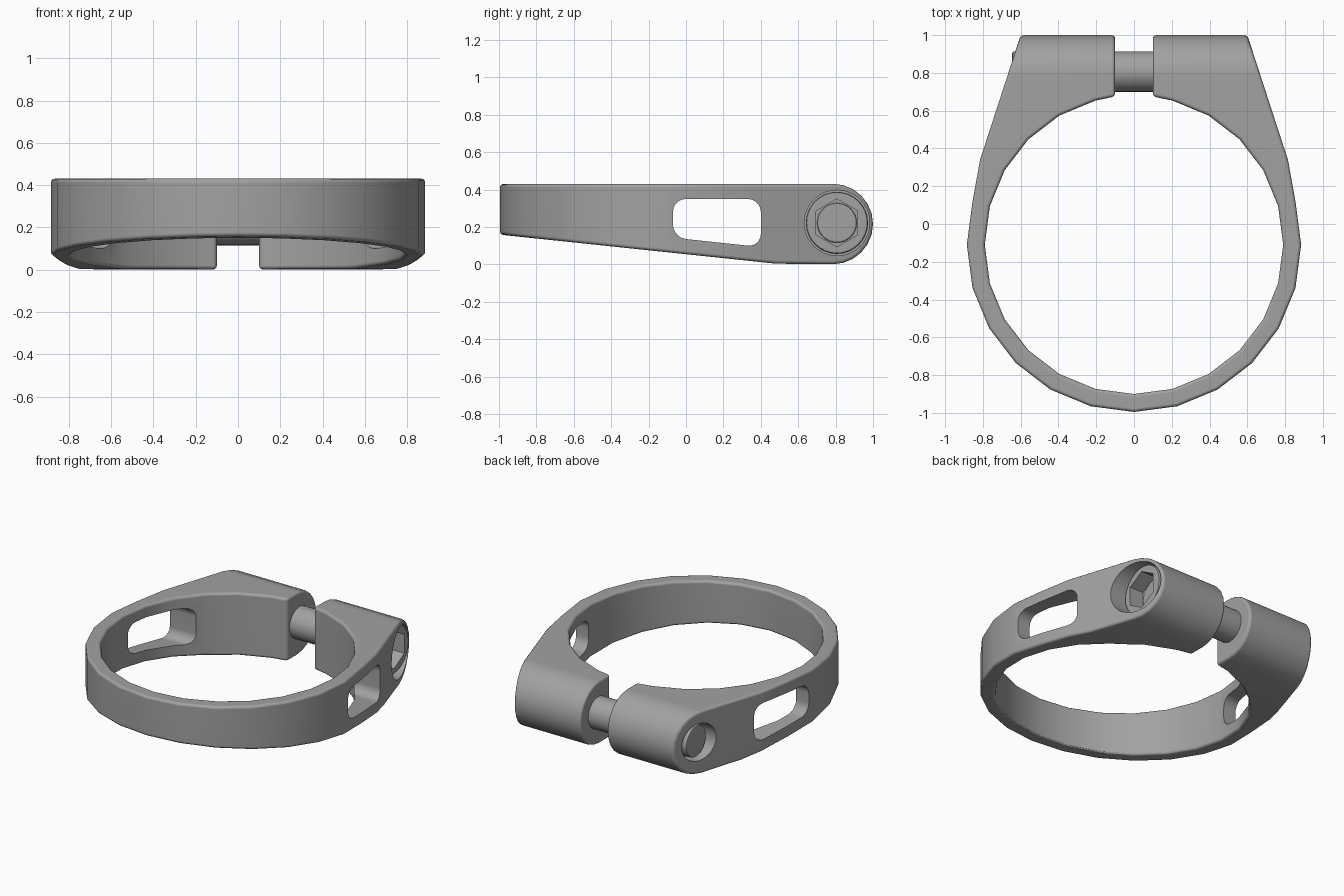
import bpy, bmesh
from math import cos, sin, radians, pi
from mathutils import Vector

if "Cube" in bpy.data.objects:
    bpy.data.objects.remove(bpy.data.objects["Cube"])

# One plain grey metal
metal = bpy.data.materials.new("grey metal")
metal.use_nodes = True
grey = (0.36, 0.36, 0.36, 1)
metal.diffuse_color = grey
metal.node_tree.nodes["Principled BSDF"].inputs["Base Color"].default_value = grey

BOLT_Y, BOLT_Z = 0.807, 0.222


def arc(cx, cy, r, start, end, steps):
    angles = [radians(start + (end - start) * i / steps) for i in range(steps + 1)]
    return [(cx + r * cos(a), cy + r * sin(a)) for a in angles]


def disc(r, sides, start=0):
    return arc(BOLT_Y, BOLT_Z, r, start, start + 360, sides)[:-1]


def prism(name, points, axis, low, high, corner=0):
    """Extrude a 2D outline along x or z, optionally rounding its corners."""
    place = (lambda p, h: (h, p[0], p[1])) if axis == "x" else (lambda p, h: (p[0], p[1], h))
    bm = bmesh.new()
    face = bm.faces.new([bm.verts.new(place(p, low)) for p in points])
    grown = bmesh.ops.extrude_face_region(bm, geom=[face])["geom"]
    shift = Vector(place((0, 0), high - low))
    bmesh.ops.translate(bm, vec=shift, verts=[v for v in grown if isinstance(v, bmesh.types.BMVert)])
    if corner:
        long_edges = [e for e in bm.edges
                      if abs((e.verts[0].co - e.verts[1].co).normalized().dot(shift.normalized())) > 0.99]
        bmesh.ops.bevel(bm, geom=long_edges, offset=corner, segments=5, profile=0.5, affect="EDGES")
    bmesh.ops.recalc_face_normals(bm, faces=bm.faces)
    mesh = bpy.data.meshes.new(name)
    bm.to_mesh(mesh)
    bm.free()
    mesh.materials.append(metal)
    obj = bpy.data.objects.new(name, mesh)
    bpy.context.collection.objects.link(obj)
    return obj


def activate(obj):
    bpy.ops.object.select_all(action="DESELECT")
    obj.select_set(True)
    bpy.context.view_layer.objects.active = obj


def boolean(obj, cutter, operation="DIFFERENCE"):
    mod = obj.modifiers.new("cut", "BOOLEAN")
    mod.operation, mod.solver, mod.object = operation, "EXACT", cutter
    activate(obj)
    bpy.ops.object.modifier_apply(modifier=mod.name)
    bpy.data.objects.remove(cutter)


def bevel(obj, width, segments):
    mod = obj.modifiers.new("soft edges", "BEVEL")
    mod.width, mod.segments = width, segments
    mod.limit_method, mod.angle_limit = "ANGLE", radians(35)
    activate(obj)
    bpy.ops.object.modifier_apply(modifier=mod.name)


def finish(obj):
    activate(obj)
    bpy.ops.object.shade_smooth_by_angle(angle=radians(32))
    obj.modifiers.new("even shading", "WEIGHTED_NORMAL").keep_sharp = True


# Clamp body: ring with two ears, seen from above
outer = arc(0, -0.11, 0.885, -90, 15, 7) + [(0.815, 0.34), (0.60, 1.0), (0.10, 1.0)]
inner = [(0.10, 0.675)] + arc(0, -0.11, 0.79, 75, -90, 11)
right_half = outer + inner
mirrored = [(-x, y) for x, y in reversed(right_half[1:-1])]
body = prism("clamp_body", right_half + mirrored, "z", -0.1, 0.6)

# Side outline: sloping underside and round ear ends
side = [(-1.1, 0.43), (-1.1, 0.17), (0.48, 0.004)] + arc(0.785, 0.216, 0.215, -90, 90, 12)
boolean(body, prism("side_outline", side, "x", -1.2, 1.2), "INTERSECT")
bevel(body, 0.018, 3)

# Window slots through both sides
slot = [(-0.07, 0.35), (0.40, 0.35), (0.40, 0.093), (-0.07, 0.143)]
boolean(body, prism("slot_cutter", slot, "x", -1.2, 1.2, corner=0.07))

# Bolt recesses
boolean(body, prism("head_recess", disc(0.175, 32), "x", 0.50, 1.2))
boolean(body, prism("tip_recess", disc(0.127, 32), "x", -1.2, -0.56))
finish(body)

# Bolt shaft
shaft = prism("bolt_shaft", disc(0.107, 32), "x", -0.645, 0.52)
bevel(shaft, 0.012, 2)
finish(shaft)

# Bolt head with hexagonal socket
head = prism("bolt_head", disc(0.166, 32), "x", 0.49, 0.615)
bevel(head, 0.014, 2)
boolean(head, prism("hex_cutter", disc(0.128, 6, 30), "x", 0.51, 0.8))
finish(head)
